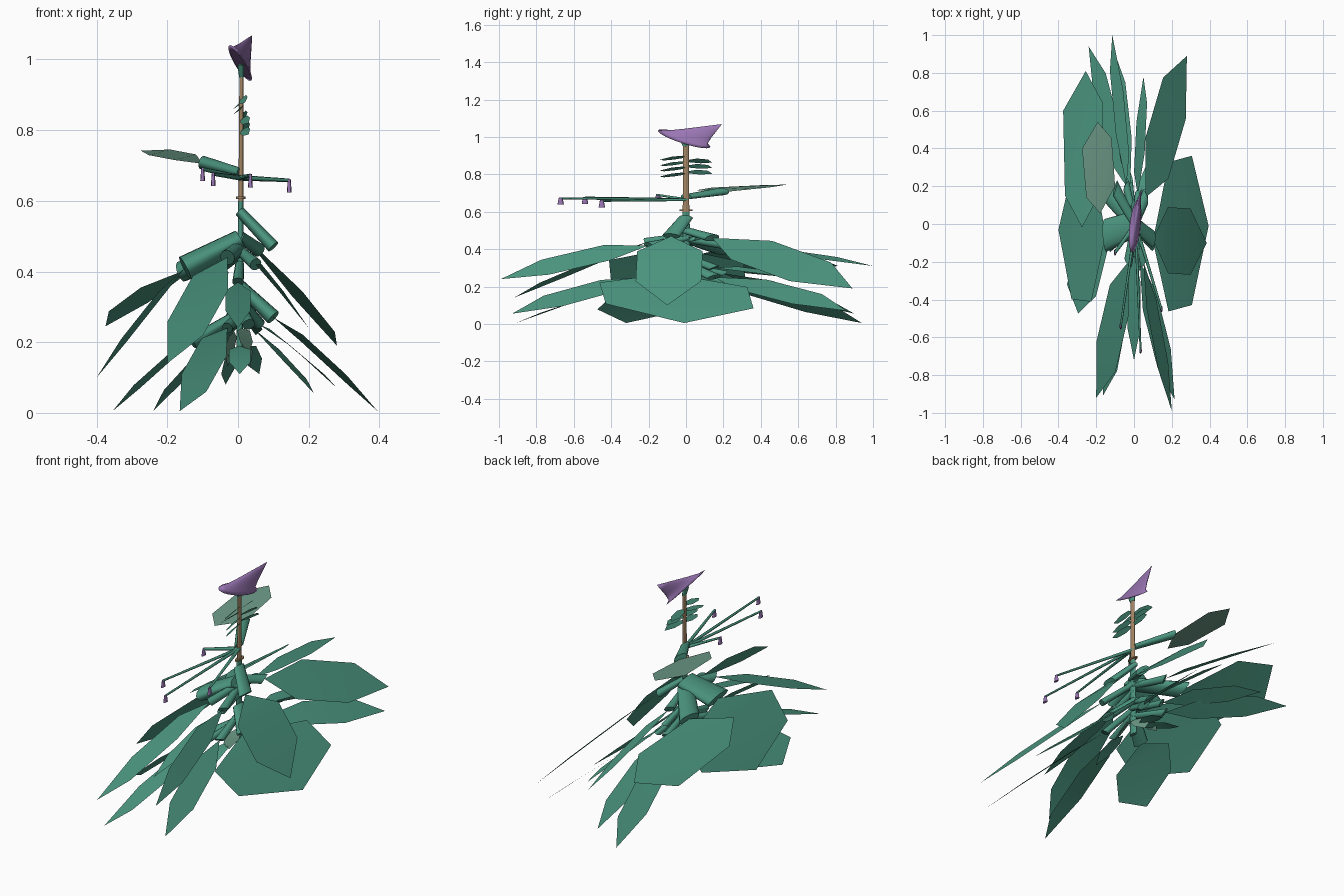
import bpy, bmesh, math
from mathutils import Vector

if "Cube" in bpy.data.objects:
    bpy.data.objects.remove(bpy.data.objects["Cube"])

STRETCH = 2.5  # the plant is drawn out along y


def material(name, rgb):
    m = bpy.data.materials.new(name)
    m.diffuse_color = (*rgb, 1)
    m.use_nodes = True
    m.node_tree.nodes["Principled BSDF"].inputs["Base Color"].default_value = m.diffuse_color
    return m


GREEN = material("leaf green", (0.07, 0.30, 0.21))
PALE = material("pale leaf green", (0.15, 0.32, 0.24))
PURPLE = material("flower purple", (0.32, 0.18, 0.45))
TAN = material("stem tan", (0.38, 0.24, 0.13))


def make(name, verts, faces, mat, smooth=False):
    me = bpy.data.meshes.new(name)
    me.from_pydata([tuple(v) for v in verts], [], faces)
    me.materials.append(mat)
    bm = bmesh.new()
    bm.from_mesh(me)
    bmesh.ops.recalc_face_normals(bm, faces=bm.faces)
    bm.to_mesh(me)
    bm.free()
    ob = bpy.data.objects.new(name, me)
    bpy.context.collection.objects.link(ob)
    if smooth:
        me.shade_smooth()
    return ob


def tube(name, a, b, r0, r1, mat, n=12):
    """Tapered tube, round before the y stretch is applied."""
    a, b = Vector(a), Vector(b)
    a.y /= STRETCH
    b.y /= STRETCH
    d = (b - a).normalized()
    u = d.orthogonal().normalized()
    v = d.cross(u)
    verts = []
    for c, r in ((a, r0), (b, r1)):
        for i in range(n):
            t = 2 * math.pi * i / n
            p = c + (u * math.cos(t) + v * math.sin(t)) * r
            verts.append((p.x, p.y * STRETCH, p.z))
    faces = [(i, (i + 1) % n, n + (i + 1) % n, n + i) for i in range(n)]
    faces += [tuple(range(n)), tuple(range(n, 2 * n))]
    ob = make(name, verts, faces, mat, True)
    for p in list(ob.data.polygons)[-2:]:
        p.use_smooth = False
    return ob


def blade(name, base, tip, w, mat=GREEN, lift=0.012):
    """Six-sided leaf blade, arched along its length."""
    base, tip, w = Vector(base), Vector(tip), Vector(w)
    up = Vector((0, 0, lift))
    m0 = base.lerp(tip, 0.28) + up
    m1 = base.lerp(tip, 0.70) + up * .8
    verts = [base, m0 - w, m0 + w, m1 - w, m1 + w, tip]
    ob = make(name, verts, [(0, 1, 2), (1, 3, 4, 2), (3, 5, 4)], mat, True)
    # upper side faces up
    if sum(p.normal.z * p.area for p in ob.data.polygons) < 0:
        ob.data.flip_normals()
    return ob


# Large side leaves: blade base, blade tip, half width, stalk height, radius, arch
side_leaves = [
    ((.06, .14, .46), (.28, .89, .19), (-.06, .11, .05), .50, .020, .010),
    ((.10, -.09, .27), (.395, -.01, .005), (0, .395, -.012), .36, .022, .014),
    ((.10, -.08, .47), (.385, -.10, .10), (0, .175, 0), .57, .019, .022),
    ((-.15, -.06, .41), (-.40, -.03, .10), (.006, .36, -.006), .49, .036, .012),
    ((-.16, .20, .40), (-.375, .60, .245), (.055, .33, .012), .46, .030, .010),
    ((-.13, -.10, .20), (-.355, -.32, .005), (-.008, -.22, .005), .28, .020, .012),
]
# Long leaves reaching forward and back
long_leaves = [
    ((-.03, -.20, .44), (-.20, -.92, .14), (.05, -.08, -.02), .47, .022, .012),
    ((-.03, -.20, .24), (-.165, -.91, .005), (.035, -.08, -.025), .28, .016, .012),
    ((.05, -.20, .42), (.20, -.99, .24), (.026, .02, -.04), .46, .018, .012),
    ((.03, -.20, .25), (.215, -.93, .055), (.035, .05, -.028), .31, .018, .012),
    ((-.04, .20, .22), (-.24, .94, .005), (.03, .08, .015), .27, .016, .012),
    ((-.02, .20, .27), (-.10, .90, .055), (.03, .06, .01), .31, .016, .012),
    ((.06, .15, .25), (.28, .86, .07), (.032, -.08, -.026), .32, .018, .012),
    ((-.04, .20, .42), (-.115, 1.0, .31), (.035, -.05, -.005), .45, .018, .012),
    ((0, -.15, .37), (0, -.72, .24), (.035, 0, 0), .42, .016, .012),
    ((.02, .15, .30), (.05, .78, .22), (.028, .05, -.018), .36, .016, .012),
]
for kind, leaves in (("side_leaf", side_leaves), ("long_leaf", long_leaves)):
    for i, (base, tip, w, z0, r, arch) in enumerate(leaves):
        blade(f"{kind}_{i}", base, tip, w, GREEN, arch)
        tube(f"{kind}_stalk_{i}", (.005, 0, z0), base, r * .8, r, GREEN)

# Young leaves low on the stem
blade("low_leaf_front", (.005, -.08, .19), (.005, -.30, .11), (.03, 0, 0), GREEN)
blade("low_leaf_back", (.02, .06, .19), (.06, .30, .11), (.02, 0, .01), GREEN)
blade("low_leaf_left", (-.01, .06, .18), (-.035, .32, .08), (.02, 0, .01), GREEN)
blade("low_pale_front", (.01, -.03, .24), (.03, -.12, .17), (.018, .04, 0), PALE)
blade("low_pale_right", (.01, .02, .24), (.035, .13, .13), (.014, -.045, 0), PALE)
blade("low_pale_left", (-.01, .04, .23), (-.03, .15, .13), (.012, .04, 0), PALE)

# Pale upper leaf with its rolled stalk
blade("upper_leaf", (-.10, .20, .705), (-.275, .40, .742), (.03, .20, .008), PALE, .008)
tube("upper_leaf_stalk", (.005, 0, .68), (-.10, .19, .708), .014, .02, GREEN)

# Stem with collar
tube("lower_stem", (.005, 0, .16), (.008, 0, .60), .010, .008, GREEN)
tube("stem", (.008, 0, .55), (.010, 0, .98), .0075, .006, TAN)
tube("stem_collar", (.008, 0, .605), (.008, 0, .612), .014, .014, TAN)

# Small leaflets up the stem, alternating front and back
for i, z in enumerate((.80, .815, .832, .846, .86, .875, .89)):
    s = 1 if i % 2 else -1
    x = .02 * (1 if i < 3 else -1 if i % 3 else .5)
    blade(f"stem_leaflet_{i}", (.01, 0, z), (.01 + x, s * .14, z - .012),
          (.010, .02, .010), GREEN, .003)

# Thin runners, each ending in a hanging bud
for i, (x, y, z) in enumerate([(.035, -.67, .672), (-.07, -.54, .676),
                               (.145, -.45, .658), (-.10, -.15, .69)]):
    tube(f"runner_{i}", (.008, 0, .665), (x, y, z), .008, .005, GREEN, 8)
    tube(f"bud_{i}", (x, y, z + .004), (x, y, z - .034), .004, .007, PURPLE, 8)

# Flower: a tilted saucer drawn out to a point at the back
C = Vector((.006, -.01, .99))
U, V = Vector((.015, .14, -.043)), Vector((.030, 0, -.027))
apex = Vector((.04, .19, 1.068))
n = 24
rings = [(.35, .02), (.8, -.02), (1, 0), (.78, .08), (.52, .36), (.25, .70), (.01, 1)]
verts, faces = [], []
for s, t in rings:
    for i in range(n):
        a = 2 * math.pi * i / n
        verts.append(C.lerp(apex, t) + (U * math.cos(a) + V * math.sin(a)) * s)
for k in range(len(rings) - 1):
    for i in range(n):
        j = (i + 1) % n
        faces.append((k * n + i, k * n + j, (k + 1) * n + j, (k + 1) * n + i))
faces += [tuple(range(n)), tuple(range((len(rings) - 1) * n, len(rings) * n))]
make("flower", verts, faces, PURPLE, True)
tube("flower_throat", (.010, 0, .95), (.008, -.01, .985), .007, .010, GREEN)
